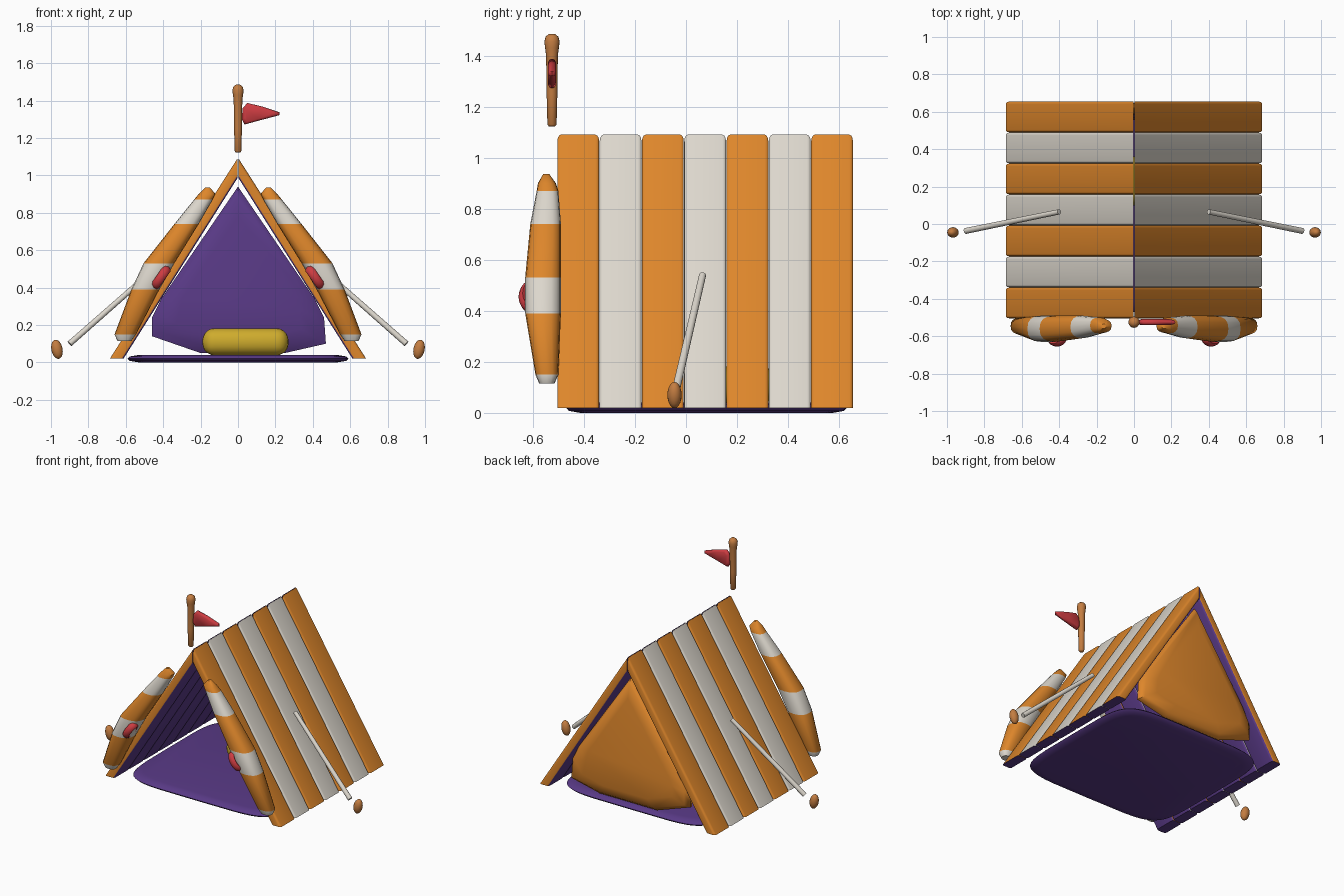
import bpy, bmesh, math
from mathutils import Vector, Matrix

cube = bpy.data.objects.get("Cube")
if cube:
    bpy.data.objects.remove(cube, do_unlink=True)


def material(name, rgb):
    m = bpy.data.materials.new(name)
    m.use_nodes = True
    m.diffuse_color = (*rgb, 1)
    bsdf = next(n for n in m.node_tree.nodes if n.type == 'BSDF_PRINCIPLED')
    bsdf.inputs["Base Color"].default_value = (*rgb, 1)
    return m


ORANGE = material("orange canvas", (0.73, 0.24, 0.024))
WHITE = material("off white canvas", (0.72, 0.68, 0.61))
PURPLE = material("purple lining", (0.1, 0.042, 0.24))
YELLOW = material("yellow cushion", (0.62, 0.41, 0.026))
RED = material("red cloth", (0.61, 0.045, 0.053))
WOOD = material("wood", (0.55, 0.205, 0.053))


def finish(name, bm, mats, rule=None, angle=40):
    """Turn a bmesh into an object; rule(face) picks the material slot."""
    bmesh.ops.recalc_face_normals(bm, faces=bm.faces)
    bm.normal_update()
    if rule:
        for f in bm.faces:
            f.material_index = rule(f)
    me = bpy.data.meshes.new(name)
    bm.to_mesh(me)
    bm.free()
    for m in mats:
        me.materials.append(m)
    ob = bpy.data.objects.new(name, me)
    bpy.context.collection.objects.link(ob)
    bpy.ops.object.select_all(action='DESELECT')
    ob.select_set(True)
    bpy.context.view_layer.objects.active = ob
    bpy.ops.object.shade_smooth_by_angle(angle=math.radians(angle))
    return ob


def loft(rings):
    """Skin a list of equally long point rings and cap both ends."""
    bm = bmesh.new()
    vs = [[bm.verts.new(p) for p in r] for r in rings]
    n = len(vs[0])
    for a, b in zip(vs, vs[1:]):
        for i in range(n):
            j = (i + 1) % n
            bm.faces.new((a[i], a[j], b[j], b[i]))
    bm.faces.new(vs[0])
    bm.faces.new(vs[-1])
    return bm


def oval(cx, cy, rx, ry, z, n=16, power=2):
    pts = []
    for i in range(n):
        c, s = math.cos(math.tau * i / n), math.sin(math.tau * i / n)
        pts.append((cx + rx * math.copysign(abs(c) ** (2 / power), c),
                    cy + ry * math.copysign(abs(s) ** (2 / power), s), z))
    return pts


def sided(name, s):
    return ("left_" if s > 0 else "right_") + name


# Roof: seven padded strips on each slope, lined on the inside
STRIPS, Y0, Y1 = 7, -0.505, 0.655
step = (Y1 - Y0) / STRIPS
for s in (1, -1):
    inward = Vector((-0.84 * s, 0, -0.54))
    for k in range(STRIPS):
        ya, yb = Y0 + k * step + 0.001, Y0 + (k + 1) * step - 0.001
        profile = [(0.003, 1.09), (0.685, 0.02), (0.612, 0.02), (0.003, 0.985)]
        bm = loft([[(s * x, y, z) for x, z in profile] for y in (ya, yb)])
        long_edges = [e for e in bm.edges
                      if abs(e.verts[0].co.y - e.verts[1].co.y) < 1e-4 and e.calc_length() > 1]
        bmesh.ops.bevel(bm, geom=long_edges, offset=0.014, segments=3,
                        profile=0.5, affect='EDGES')

        def lining(f):
            n = f.normal
            return int(n.dot(inward) > 0.5 or n.z < -0.7 or n.x * s < -0.9)
        finish(sided("roof_strip_%d" % (k + 1), s), bm,
               [WHITE if k % 2 else ORANGE, PURPLE], lining)

# Ground sheet
finish("ground_sheet", loft([oval(0, 0.08, 0.59 * f, 0.55 * f, z, 48, 6)
                             for f, z in ((0.9, 0), (0.98, 0.008), (1, 0.02),
                                          (0.98, 0.032), (0.9, 0.04))]), [PURPLE])

# Back wall: puffed panel, lined on the inside
wall = [(0, 0.94), (0.41, 0.34), (0.46, 0.24), (0.47, 0.1), (0.25, 0.05),
        (-0.2, 0.05), (-0.46, 0.14), (-0.46, 0.24), (-0.41, 0.34)]
rings = [[(x * f, y, 0.38 + (z - 0.38) * f) for x, z in wall]
         for f, y in ((0.72, 0.555), (0.9, 0.57), (1, 0.592),
                      (1, 0.605), (0.93, 0.632), (0.75, 0.648))]
finish("back_wall", loft(rings), [ORANGE, PURPLE],
       lambda f: int(f.normal.y < -0.1), 50)

# Cushion
bm = bmesh.new()
bmesh.ops.create_cube(bm, size=1)
bmesh.ops.transform(bm, verts=bm.verts, matrix=Matrix.Translation((0.04, 0.23, 0.11))
                    @ Matrix.Diagonal((0.46, 0.26, 0.145, 1)))
bmesh.ops.bevel(bm, geom=bm.edges[:], offset=0.065, segments=5, profile=0.5, affect='EDGES')
finish("cushion", bm, [YELLOW], angle=60)

# Tied-back door flaps: z, inner x, outer x, front y, back y
FLAP = [(0.935, 0.15, 0.175, -0.56, -0.535), (0.9, 0.12, 0.21, -0.58, -0.51),
        (0.87, 0.135, 0.235, -0.585, -0.5), (0.74, 0.21, 0.34, -0.61, -0.49),
        (0.53, 0.34, 0.505, -0.63, -0.49), (0.39, 0.42, 0.57, -0.63, -0.49),
        (0.15, 0.545, 0.66, -0.59, -0.5), (0.115, 0.57, 0.645, -0.575, -0.515)]
for s in (1, -1):
    rings = [oval(s * (a + b) / 2, (c + d) / 2, (b - a) / 2, (d - c) / 2, z, 16, 2.5)
             for z, a, b, c, d in FLAP]

    def band(f):
        z = f.calc_center_median().z
        return int(0.74 < z < 0.87 or 0.39 < z < 0.53 or z < 0.15)
    finish(sided("door_flap", s), loft(rings), [ORANGE, WHITE], band, 50)

    # Ring-shaped tie around the flap
    along = Vector((0.57 * s, 0, -0.82))
    across = Vector((0.82 * s, 0, 0.57))
    out = Vector((0, -1, 0))
    centre = Vector((0.412 * s, -0.61, 0.455))
    bm = bmesh.new()
    N, M = 20, 8
    grid = []
    for i in range(N):
        a = math.tau * i / N
        row = []
        for j in range(M):
            b = math.tau * j / M
            r = 0.016 * math.cos(b)
            row.append(bm.verts.new(centre + along * (0.054 + r) * math.cos(a)
                                    + out * (0.03 + r) * math.sin(a)
                                    + across * 0.024 * math.sin(b)))
        grid.append(row)
    for i in range(N):
        for j in range(M):
            p, q = grid[i], grid[(i + 1) % N]
            bm.faces.new((p[j], q[j], q[(j + 1) % M], p[(j + 1) % M]))
    finish(sided("flap_tie", s), bm, [RED], angle=60)

    # Guy line
    top, low = Vector((0.4 * s, 0.065, 0.54)), Vector((0.9 * s, -0.037, 0.1))
    d = low - top
    bm = bmesh.new()
    bmesh.ops.create_cone(bm, cap_ends=True, segments=12, radius1=0.014, radius2=0.016,
                          depth=d.length,
                          matrix=Matrix.Translation((top + low) / 2)
                          @ d.to_track_quat('Z', 'Y').to_matrix().to_4x4())
    finish(sided("guy_line", s), bm, [WHITE])

    # Ground peg
    bm = bmesh.new()
    bmesh.ops.create_uvsphere(bm, u_segments=16, v_segments=10, radius=1,
                              matrix=Matrix.Translation((0.968 * s, -0.045, 0.07))
                              @ Matrix.Rotation(0.2 * s, 4, 'Y')
                              @ Matrix.Diagonal((0.03, 0.028, 0.052, 1)))
    finish(sided("ground_peg", s), bm, [WOOD], angle=60)

# Flag pole with a rounded knob
POLE = [(0.012, 1.122), (0.018, 1.13), (0.021, 1.25), (0.023, 1.4), (0.027, 1.43),
        (0.03, 1.455), (0.025, 1.474), (0.011, 1.485)]
finish("flag_pole", loft([oval(0, -0.525, r, r, z) for r, z in POLE]), [WOOD], angle=60)

# Puffed pennant
pennant = [(0.02, 1.3), (0.035, 1.272), (0.12, 1.295), (0.222, 1.322),
           (0.222, 1.337), (0.13, 1.368), (0.05, 1.387), (0.025, 1.36)]
rings = [[(0.09 + (x - 0.09) * f, -0.525 + y, 1.33 + (z - 1.33) * f) for x, z in pennant]
         for f, y in ((0.75, -0.016), (0.95, -0.01), (1, 0), (0.95, 0.01), (0.75, 0.016))]
finish("pennant", loft(rings), [RED], angle=60)
